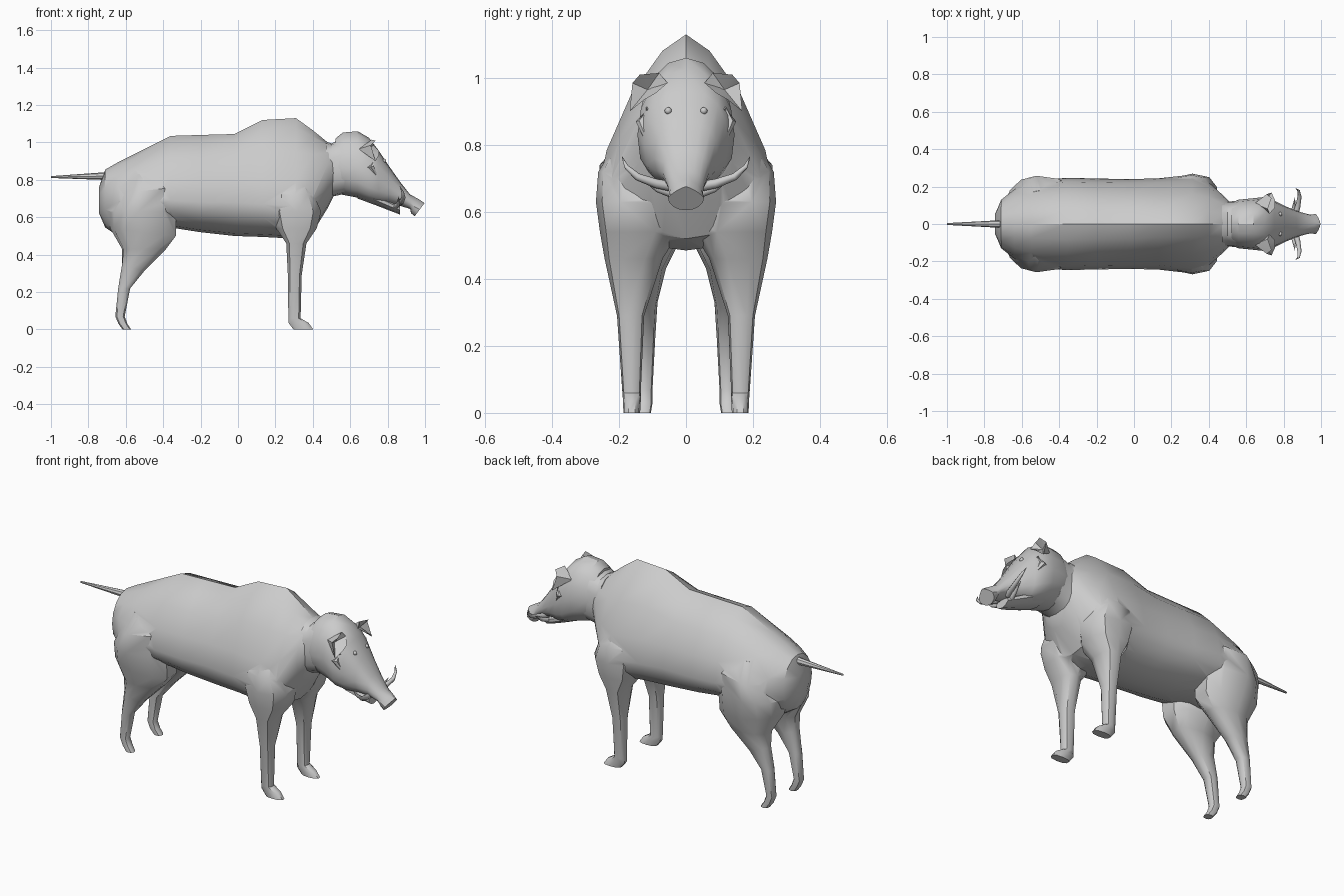
import bpy, bmesh, math
from mathutils import Vector


def finish(bm, name, angle=32):
    bmesh.ops.recalc_face_normals(bm, faces=bm.faces)
    me = bpy.data.meshes.new(name)
    bm.to_mesh(me)
    bm.free()
    ob = bpy.data.objects.new(name, me)
    bpy.context.collection.objects.link(ob)
    smooth(ob, angle)
    return ob


def smooth(ob, angle):
    bpy.ops.object.select_all(action='DESELECT')
    ob.select_set(True)
    bpy.context.view_layer.objects.active = ob
    bpy.ops.object.shade_smooth_by_angle(angle=math.radians(angle))


def merge(ob, other):
    """Union another part into this one so no inner walls remain."""
    mod = ob.modifiers.new("union", 'BOOLEAN')
    mod.operation = 'UNION'
    mod.solver = 'EXACT'
    mod.object = other
    bpy.context.view_layer.objects.active = ob
    bpy.ops.object.modifier_apply(modifier=mod.name)
    bpy.data.objects.remove(other)


def skin(bm, rings):
    """Bridge equal-length rings of points and cap both ends."""
    vs = [[bm.verts.new(p) for p in r] for r in rings]
    n = len(vs[0])
    for a, b in zip(vs, vs[1:]):
        for i in range(n):
            j = (i + 1) % n
            bm.faces.new((a[i], a[j], b[j], b[i]))
    bm.faces.new(vs[0])
    bm.faces.new(vs[-1])


def power(v, e):
    return math.copysign(abs(v) ** e, v)


def section(x, zb, zt, w, zw, up=1.0, low=1.0, lean=0.0, n=16):
    """Upright section: bottom, top, half width, height of widest point."""
    pts = []
    for i in range(n):
        a = 2 * math.pi * i / n
        s, c = math.sin(a), math.cos(a)
        e = up if c > 0 else low
        z = zw + (zt - zw if c > 0 else zw - zb) * power(c, e)
        pts.append((x + lean * (z - zw), w * power(s, e), z))
    return pts


def flat_ring(z, x0, x1, y0, y1, side, slope=0.0, skew=0.0, n=10):
    """Horizontal leg section; skew pulls the outer rear corner forward."""
    pts = []
    for i in range(n):
        a = 2 * math.pi * (i + 0.5) / n
        px = power(math.cos(a), 0.8)
        py = power(math.sin(a), 0.8)
        x = (x0 + x1) / 2 + (x1 - x0) / 2 * px + skew * max(-px, 0) * (py + 1) / 2
        pts.append((x, side * ((y0 + y1) / 2 + (y1 - y0) / 2 * py), z + slope * px))
    return pts


def tube(bm, path, radii, n=8):
    path = [Vector(p) for p in path]
    rings = []
    for i, p in enumerate(path):
        d = path[min(i + 1, len(path) - 1)] - path[max(i - 1, 0)]
        q = d.to_track_quat('Z', 'Y')
        rings.append([p + q @ Vector((radii[i] * math.cos(2 * math.pi * k / n),
                                      radii[i] * math.sin(2 * math.pi * k / n), 0))
                      for k in range(n)])
    skin(bm, rings)


# Body: rump, belly, shoulder hump, chest
bm = bmesh.new()
skin(bm, [section(*s) for s in [
    (-0.742, 0.62, 0.765, 0.055, 0.70),
    (-0.71, 0.545, 0.855, 0.13, 0.70),
    (-0.64, 0.50, 0.895, 0.185, 0.69, 1.1),
    (-0.55, 0.51, 0.94, 0.228, 0.68, 1.15),
    (-0.36, 0.545, 1.035, 0.247, 0.69, 1.15),
    (-0.20, 0.52, 1.04, 0.243, 0.68, 1.15),
    (-0.02, 0.50, 1.045, 0.24, 0.68, 1.15),
    (0.13, 0.495, 1.12, 0.244, 0.67, 1.3),
    (0.31, 0.485, 1.13, 0.264, 0.66, 1.38),
    (0.40, 0.52, 1.065, 0.222, 0.70, 1.25),
    (0.48, 0.65, 1.00, 0.15, 0.81),
    (0.51, 0.71, 0.98, 0.12, 0.84)]])
body = finish(bm, "body_and_legs")

# Front legs with hooves
bm = bmesh.new()
for s in (1, -1):
    skin(bm, [flat_ring(z, a, b, c, d, s) for z, a, b, c, d in [
        (0.84, 0.27, 0.34, 0.12, 0.19),
        (0.72, 0.20, 0.41, 0.08, 0.262),
        (0.63, 0.175, 0.45, 0.03, 0.269),
        (0.54, 0.20, 0.425, 0.02, 0.257),
        (0.46, 0.256, 0.368, 0.07, 0.243),
        (0.29, 0.265, 0.342, 0.125, 0.206),
        (0.06, 0.268, 0.336, 0.135, 0.19),
        (0.035, 0.268, 0.38, 0.135, 0.188),
        (0.0, 0.295, 0.405, 0.137, 0.187)]])
merge(body, finish(bm, "front_legs", 40))

# Hind legs: broad haunch, hock, small hoof
bm = bmesh.new()
for s in (1, -1):
    skin(bm, [flat_ring(z, a, b, c, d, s, k, sk) for z, a, b, c, d, k, sk in [
        (0.83, -0.60, -0.40, 0.10, 0.18, 0.0, 0.05),
        (0.74, -0.71, -0.335, 0.04, 0.258, 0.02, 0.14),
        (0.63, -0.745, -0.322, 0.01, 0.255, 0.0, 0.11),
        (0.52, -0.705, -0.325, 0.015, 0.235, -0.02, 0.05),
        (0.43, -0.63, -0.38, 0.06, 0.205, 0.0, 0.02),
        (0.33, -0.622, -0.50, 0.085, 0.175, -0.02, 0.0),
        (0.22, -0.642, -0.575, 0.092, 0.16, 0.0, 0.0),
        (0.07, -0.657, -0.605, 0.10, 0.15, 0.0, 0.0),
        (0.03, -0.64, -0.59, 0.10, 0.15, 0.0, 0.0),
        (0.0, -0.618, -0.57, 0.105, 0.15, 0.0, 0.0)]])
merge(body, finish(bm, "hind_legs", 40))
smooth(body, 45)

# Neck collar
bm = bmesh.new()
skin(bm, [section(0.47, 0.69, 1.005, 0.123, 0.84, 0.75, 0.8),
          section(0.50, 0.71, 0.995, 0.12, 0.84, 0.75, 0.8),
          section(0.57, 0.725, 1.03, 0.125, 0.86, 0.8, 0.8)])
finish(bm, "neck")

# Head and long snout ending in a pointed, slanted nose disc
bm = bmesh.new()
skin(bm, [section(*s) for s in [
    (0.52, 0.75, 1.02, 0.115, 0.87),
    (0.56, 0.72, 1.053, 0.13, 0.86),
    (0.64, 0.705, 1.06, 0.138, 0.86, 1.0, 0.8),
    (0.70, 0.685, 1.025, 0.145, 0.83, 0.95, 0.75),
    (0.75, 0.67, 0.96, 0.125, 0.80, 0.8, 0.8),
    (0.81, 0.67, 0.87, 0.095, 0.76, 0.8, 0.9),
    (0.87, 0.66, 0.785, 0.07, 0.72, 0.85),
    (0.92, 0.645, 0.722, 0.055, 0.68, 0.9),
    (0.945, 0.622, 0.695, 0.05, 0.655, 1.1, 1.0, 0.6),
    (0.972, 0.605, 0.676, 0.054, 0.642, 1.6, 1.0, 0.75)]])
finish(bm, "head")

# Lower jaw
bm = bmesh.new()
skin(bm, [section(*s, n=10) for s in [
    (0.64, 0.70, 0.80, 0.10, 0.76),
    (0.74, 0.663, 0.73, 0.085, 0.70),
    (0.82, 0.632, 0.685, 0.065, 0.665),
    (0.865, 0.615, 0.662, 0.048, 0.65)]])
finish(bm, "lower_jaw")

# Cupped ears: open rim leaning out, skinned back to a base point
bm = bmesh.new()
for s in (1, -1):
    rim = [(0.725, 0.055, 0.985), (0.755, 0.09, 0.955), (0.755, 0.125, 0.935),
           (0.735, 0.168, 0.90), (0.71, 0.16, 0.985), (0.735, 0.138, 1.01),
           (0.715, 0.08, 1.015)]
    vs = [bm.verts.new((x, s * y, z)) for x, y, z in rim]
    back = bm.verts.new((0.645, s * 0.11, 0.965))
    cup = bm.verts.new((0.695, s * 0.115, 0.965))
    for i in range(len(vs)):
        a, b = vs[i], vs[(i + 1) % len(vs)]
        bm.faces.new((a, b, back))
        bm.faces.new((b, a, cup))
finish(bm, "ears", 45)

# Cheek flaps
bm = bmesh.new()
for s in (1, -1):
    tube(bm, [(0.73, s * 0.115, 0.91), (0.71, s * 0.13, 0.87), (0.745, s * 0.115, 0.81)],
         [0.006, 0.02, 0.006], 6)
finish(bm, "cheek_flaps")

# Tusks: long upper pair and short lower pair
bm = bmesh.new()
for s in (1, -1):
    tube(bm, [(0.86, s * 0.035, 0.675), (0.875, s * 0.09, 0.685), (0.885, s * 0.145, 0.705),
              (0.88, s * 0.178, 0.735), (0.865, s * 0.191, 0.765)],
         [0.016, 0.014, 0.011, 0.007, 0.001])
    tube(bm, [(0.84, s * 0.04, 0.655), (0.855, s * 0.085, 0.67), (0.86, s * 0.14, 0.71)],
         [0.014, 0.011, 0.001])
finish(bm, "tusks", 60)

# Eyes
bm = bmesh.new()
for s in (1, -1):
    geo = bmesh.ops.create_uvsphere(bm, u_segments=10, v_segments=6, radius=0.011)
    bmesh.ops.translate(bm, verts=geo['verts'], vec=(0.782, s * 0.053, 0.902))
finish(bm, "eyes", 60)

# Tail
bm = bmesh.new()
tube(bm, [(-0.69, 0, 0.823), (-0.72, 0, 0.82), (-1.0, 0, 0.815)], [0.022, 0.02, 0.005])
finish(bm, "tail")
